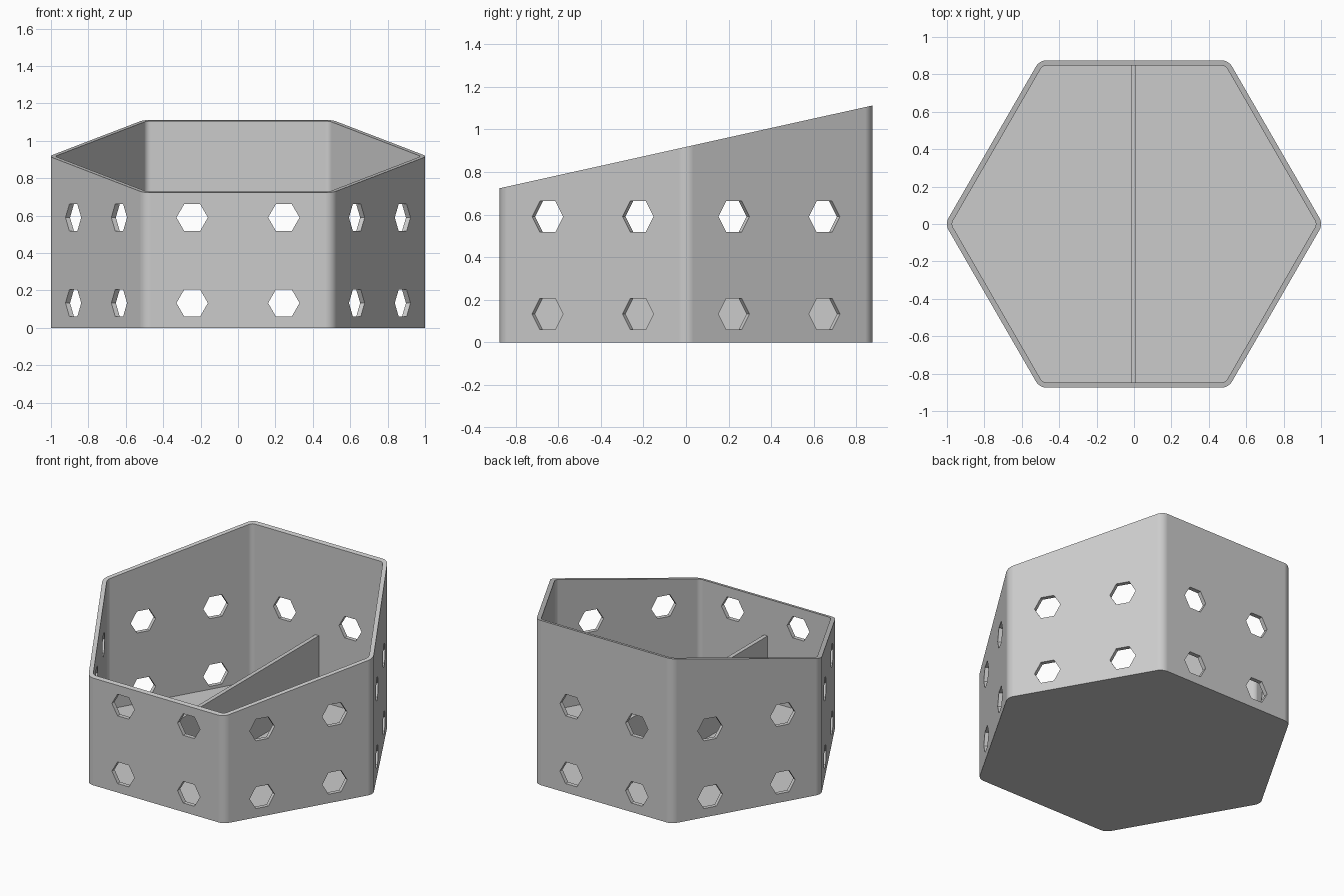
import bpy, bmesh
from math import pi, cos, sin, sqrt
from mathutils import Matrix

cube = bpy.data.objects.get("Cube")
if cube:
    bpy.data.objects.remove(cube)

APOTHEM, CORNER, WALL = 0.875, 0.067, 0.028
FLOOR, DIVIDER_TOP = 0.04, 0.48
HOLE_RADIUS, HOLE_OFFSET, HOLE_HEIGHTS = 0.084, 0.245, (0.133, 0.59)

grey = bpy.data.materials.new("plain grey")
grey.use_nodes = True
grey.diffuse_color = (0.6, 0.6, 0.6, 1)
grey.node_tree.nodes["Principled BSDF"].inputs["Base Color"].default_value = grey.diffuse_color


def make_object(name, bm):
    bmesh.ops.recalc_face_normals(bm, faces=bm.faces)
    mesh = bpy.data.meshes.new(name)
    bm.to_mesh(mesh)
    bm.free()
    mesh.materials.append(grey)
    obj = bpy.data.objects.new(name, mesh)
    bpy.context.collection.objects.link(obj)
    return obj


def hexagon(radius, steps=8):
    """Rounded hexagon outline whose corner arcs share the same centres."""
    centre = (APOTHEM - CORNER) * 2 / sqrt(3)
    points = []
    for corner in range(6):
        a = corner * pi / 3
        for i in range(steps + 1):
            b = a - pi / 6 + i * pi / 3 / steps
            points.append((centre * cos(a) + radius * cos(b),
                           centre * sin(a) + radius * sin(b)))
    return points


def slope(y):
    return 0.9175 + 0.222 * y


# Open tub: outer wall, sloping rim, inner wall and floor
bm = bmesh.new()
outer, inner = hexagon(CORNER), hexagon(CORNER - WALL)
rings = [[bm.verts.new((x, y, height(y))) for x, y in outline]
         for outline, height in ((outer, lambda y: 0), (outer, slope),
                                 (inner, slope), (inner, lambda y: FLOOR))]
count = len(outer)
for low, high in zip(rings, rings[1:]):
    for i in range(count):
        j = (i + 1) % count
        bm.faces.new((low[i], low[j], high[j], high[i]))
bm.faces.new(rings[0])
bm.faces.new(rings[-1])
tub = make_object("tub", bm)

# Hexagonal holes, four in each wall
bm = bmesh.new()
for side in range(6):
    turn = Matrix.Rotation(side * pi / 3, 4, 'Z')
    for x in (-HOLE_OFFSET, HOLE_OFFSET):
        for z in HOLE_HEIGHTS:
            place = (turn @ Matrix.Translation((x, -APOTHEM, z))
                     @ Matrix.Rotation(pi / 2, 4, 'X') @ Matrix.Rotation(pi / 6, 4, 'Z'))
            made = bmesh.ops.create_cone(bm, cap_ends=True, segments=6, radius1=HOLE_RADIUS,
                                         radius2=HOLE_RADIUS, depth=0.12)
            # Turn each prism so two of its corners point sideways
            first = made["verts"][0].co
            if abs(first.x) > abs(first.y) and abs(first.y) < 0.001:
                place = place @ Matrix.Rotation(-pi / 6, 4, 'Z')
            bmesh.ops.transform(bm, matrix=place, verts=made["verts"])
cutter = make_object("hole_cutter", bm)
cutter.hide_render = True

cut = tub.modifiers.new("holes", 'BOOLEAN')
cut.operation = 'DIFFERENCE'
cut.solver = 'EXACT'
cut.object = cutter
bpy.ops.object.select_all(action='DESELECT')
bpy.context.view_layer.objects.active = tub
tub.select_set(True)
bpy.ops.object.modifier_apply(modifier=cut.name)
bpy.data.objects.remove(cutter)

# Smooth the rounded corners, keep every other edge crisp
bpy.ops.object.shade_smooth_by_angle(angle=pi / 6)
tub.modifiers.new("flat walls", 'WEIGHTED_NORMAL').keep_sharp = True

# Inner partition running from front wall to back wall
bm = bmesh.new()
bmesh.ops.create_cube(bm, size=1)
length = 2 * (APOTHEM - WALL) + 0.01
bottom = FLOOR - 0.005
bmesh.ops.scale(bm, vec=(0.027, length, DIVIDER_TOP - bottom), verts=bm.verts)
bmesh.ops.translate(bm, vec=(-0.003, 0, (DIVIDER_TOP + bottom) / 2), verts=bm.verts)
make_object("divider", bm)
